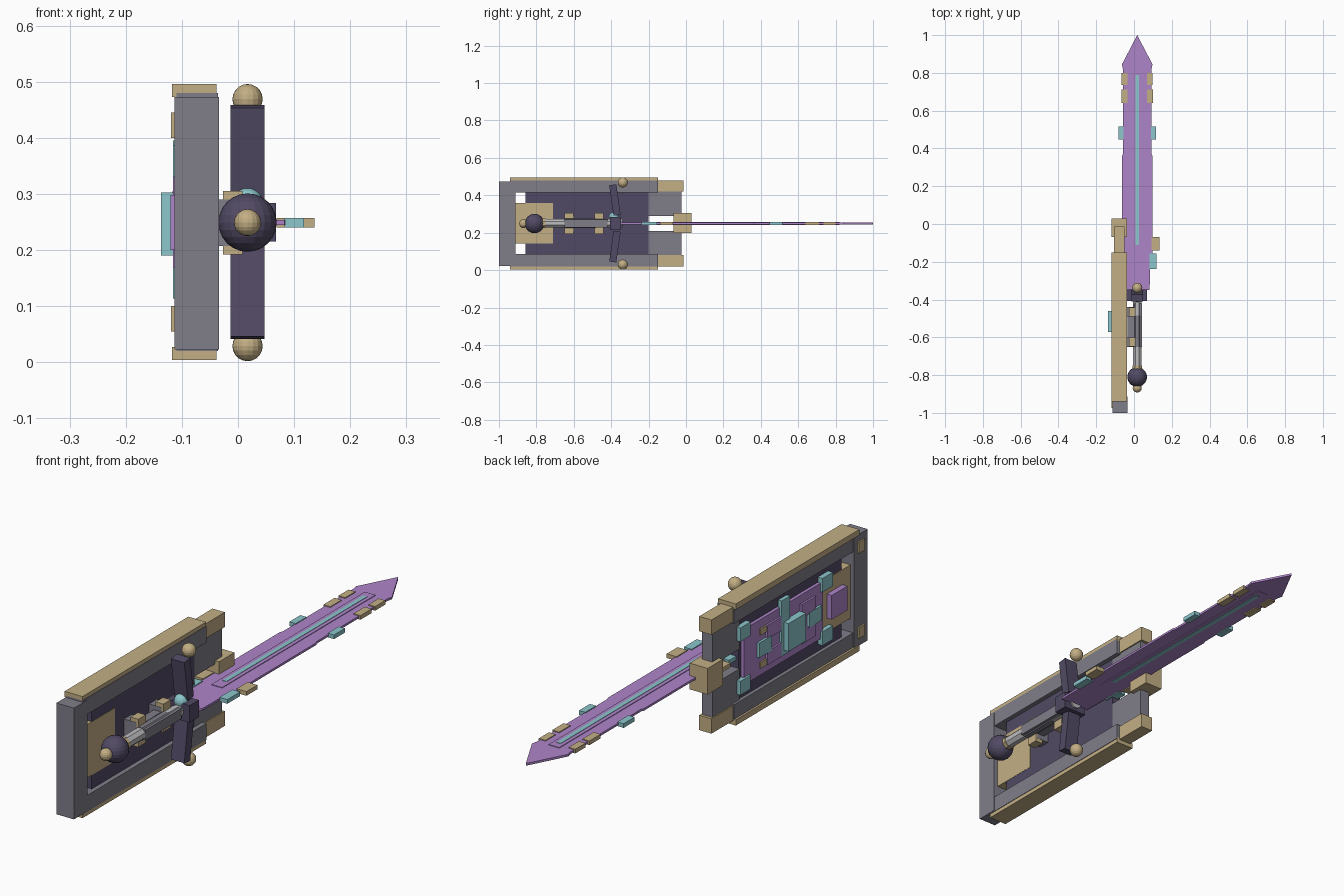
import bpy, bmesh, math
from mathutils import Matrix

if "Cube" in bpy.data.objects:
    bpy.data.objects.remove(bpy.data.objects["Cube"])


def srgb(*c):
    return [((v + 0.055) / 1.055) ** 2.4 for v in c] + [1]


def mat(name, *c):
    m = bpy.data.materials.new(name)
    m.diffuse_color = srgb(*c)
    m.use_nodes = True
    m.node_tree.nodes["Principled BSDF"].inputs["Base Color"].default_value = m.diffuse_color
    return m


GREY = mat("steel grey", .50, .49, .535)
GOLD = mat("dull gold", .765, .685, .52)
LILAC = mat("lilac", .68, .52, .79)
TEAL = mat("pale teal", .55, .78, .80)
DARK = mat("dark violet", .32, .29, .395)
SILVER = mat("silver", .74, .74, .75)
CX, CZ = .017, .25      # sword axis


def finish(name, bm, m):
    bmesh.ops.recalc_face_normals(bm, faces=bm.faces)
    me = bpy.data.meshes.new(name)
    bm.to_mesh(me)
    bm.free()
    me.materials.append(m)
    ob = bpy.data.objects.new(name, me)
    bpy.context.collection.objects.link(ob)
    return ob


def box(name, m, x, y, z, tilt=0):
    """Box from (min, max) ranges, tilted about x at its centre."""
    bm = bmesh.new()
    bmesh.ops.create_cube(bm, size=1)
    mid = [(a + b) / 2 for a, b in (x, y, z)]
    size = [b - a for a, b in (x, y, z)]
    bm.transform(Matrix.Translation(mid) @ Matrix.Rotation(tilt, 4, 'X')
                 @ Matrix.Diagonal((*size, 1)))
    return finish(name, bm, m)


def flip(z):
    return (2 * CZ - z[1], 2 * CZ - z[0])


def pair_z(name, m, x, y, z, tilt=0):
    box("upper_" + name, m, x, y, z, tilt)
    box("lower_" + name, m, x, y, flip(z), -tilt)


def ball(name, m, y, z, r, seg=16):
    bm = bmesh.new()
    bmesh.ops.create_uvsphere(bm, u_segments=seg, v_segments=seg // 2 + 2, radius=r)
    bm.transform(Matrix.Translation((CX, y, z)))
    return finish(name, bm, m)


def rod(name, m, y0, y1, r, sides=8):
    bm = bmesh.new()
    bmesh.ops.create_cone(bm, cap_ends=True, segments=sides, radius1=r, radius2=r, depth=y1 - y0)
    bm.transform(Matrix.Translation((CX, (y0 + y1) / 2, CZ)) @ Matrix.Rotation(math.pi / 2, 4, 'X')
                 @ Matrix.Rotation(math.pi / sides, 4, 'Z'))
    return finish(name, bm, m)


def outline(name, m, half, z0, z1):
    """Flat plate from a list of (half width, y), mirrored across the sword axis."""
    bm = bmesh.new()
    pts = [(CX + w, y) for w, y in half] + [(CX - w, y) for w, y in reversed(half) if w > 0]
    f = bm.faces.new([bm.verts.new((x, y, z0)) for x, y in pts])
    top = bmesh.ops.extrude_face_region(bm, geom=[f])
    bmesh.ops.translate(bm, vec=(0, 0, z1 - z0),
                        verts=[v for v in top['geom'] if isinstance(v, bmesh.types.BMVert)])
    return finish(name, bm, m)


# Shield frame
box("shield_end_bar", GREY, (-.113, -.034), (-1, -.912), (.023, .473))
pair_z("shield_rail", GREY, (-.11, -.036), (-.94, -.15), (.414, .48))
pair_z("shield_gold_rail", GOLD, (-.118, -.038), (-.94, -.15), (.473, .496))
pair_z("shield_fork", GREY, (-.1, -.055), (-.2, -.025), (.29, .43))
pair_z("shield_corner", GOLD, (-.105, -.05), (-.15, -.013), (.42, .48))
box("shield_tip_block", GOLD, (-.118, -.037), (-.068, .03), (.198, .304))
pair_z("bar_stud", GOLD, (-.119, -.11), (-.975, -.935), (.4, .445))

# Shield panel and its back decoration
box("shield_panel", DARK, (-.095, -.055), (-.857, -.2), (.08, .42))
box("gold_panel", GOLD, (-.098, -.054), (-.915, -.71), (.142, .358))
box("lilac_panel", LILAC, (-.108, -.09), (-.72, -.215), (.14, .365))
box("lilac_end_plate", LILAC, (-.12, -.09), (-.86, -.76), (.2, .298))
for y in (-.40, -.62):
    pair_z("lilac_tile", LILAC, (-.116, -.1), (y - .045, y + .045), (.275, .33))
for y in (-.34, -.64):
    pair_z("gold_tile", GOLD, (-.114, -.1), (y - .025, y + .025), (.305, .33))
for y in (-.215, -.74):
    pair_z("corner_gem", TEAL, (-.116, -.09), (y - .033, y + .033), (.33, .386))
for y in (-.34, -.66):
    box("side_gem", TEAL, (-.118, -.1), (y - .04, y + .04), (.22, .28))
box("gem_strip", TEAL, (-.116, -.1), (-.5, -.445), (.17, .395))
box("centre_gem", TEAL, (-.137, -.1), (-.572, -.46), (.19, .303))

# Shield handle mount and brackets
for y in (-.625, -.465):
    box("mount_block", GREY, (-.056, -.0), (y - .025, y + .025), (.207, .29))
    box("grip_bracket", GOLD, (-.027, .008), (y - .024, y + .024), (.192, .305))
box("mount_bar", GREY, (-.034, 0), (-.65, -.44), (.228, .272))

# Sword hilt
rod("grip", SILVER, -.76, -.34, .025)
rod("grip_wrap", GREY, -.65, -.485, .027)
box("grip_cover", GREY, (0, .042), (-.65, -.42), (.229, .271))
rod("pommel_collar", GOLD, -.768, -.75, .028)
ball("pommel", DARK, -.81, CZ - .001, .052, 20)
ball("pommel_tip", GOLD, -.868, CZ - .001, .024)
box("guard_block", DARK, (-.036, .068), (-.407, -.347), (.215, .284))
pair_z("guard_arm", DARK, (-.013, .047), (-.399, -.361), (.292, .457), math.radians(8))
ball("guard_gem", TEAL, -.385, .283, .028)
for name, z in (("upper_guard_ball", .469), ("lower_guard_ball", .029)):
    ball(name, GOLD, -.338, z, .027)

# Blade with raised ridge and fuller
outline("blade", LILAC, [(.066, -.35), (.068, -.2), (.081, -.19), (.081, .36),
                         (.076, .37), (.076, .82), (.081, .845), (0, 1)], .2445, .2535)
outline("blade_ridge", LILAC, [(.024, -.16), (.024, .82)], .242, .256)
outline("blade_fuller", TEAL, [(.009, -.11), (.009, .79)], .2405, .2575)

# Edge fittings, mirrored on both sides of the blade
for name, m, w0, w1, y0, y1 in (
        ("tip_plate", GOLD, .052, .082, .735, .8),
        ("tip_plate_inner", GOLD, .052, .083, .64, .712),
        ("mid_edge_gem", TEAL, .072, .1, .447, .517),
        ("base_edge_gem", TEAL, .066, .101, -.237, -.155),
        ("base_edge_lug", GOLD, .075, .119, -.14, -.07)):
    for s in (-1, 1):
        a, b = sorted((CX + s * w0, CX + s * w1))
        box(("right_" if s > 0 else "left_") + name, m, (a, b), (y0, y1), (.24, .257))

# Smooth shading on the round parts
for ob in bpy.context.scene.objects:
    ob.select_set(False)
